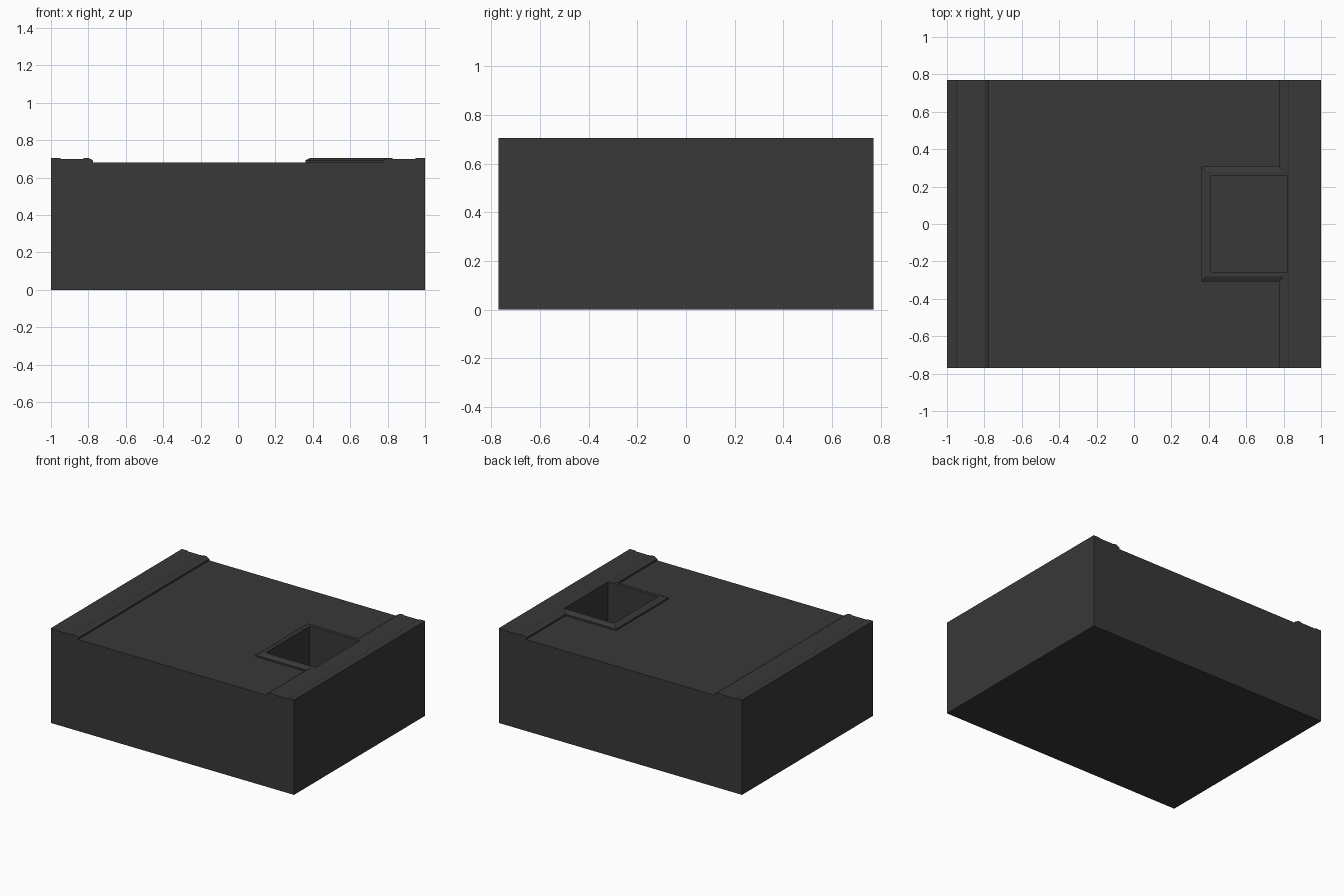
import bpy, bmesh

if "Cube" in bpy.data.objects:
    bpy.data.objects.remove(bpy.data.objects["Cube"])

mat = bpy.data.materials.new("dark_grey")
mat.diffuse_color = (0.04, 0.04, 0.04, 1)
mat.use_nodes = True
mat.node_tree.nodes["Principled BSDF"].inputs["Base Color"].default_value = mat.diffuse_color


def loft(name, sections, closed_caps=True):
    """Skin matching closed sections into a solid."""
    bm = bmesh.new()
    rings = [[bm.verts.new(p) for p in s] for s in sections]
    n = len(rings[0])
    for a, b in zip(rings, rings[1:]):
        for i in range(n):
            j = (i + 1) % n
            bm.faces.new((a[i], a[j], b[j], b[i]))
    bm.faces.new(rings[0])
    bm.faces.new(rings[-1])
    bmesh.ops.recalc_face_normals(bm, faces=bm.faces)
    me = bpy.data.meshes.new(name)
    bm.to_mesh(me)
    bm.free()
    ob = bpy.data.objects.new(name, me)
    bpy.context.collection.objects.link(ob)
    me.materials.append(mat)
    return ob


# Block with the mirrored curb profile along both long edges
W, D, FLOOR = 1.0, 0.77, 0.68
curb = [(1.0, 0.705), (0.955, 0.705), (0.945, 0.70), (0.83, 0.70), (0.82, 0.705),
        (0.80, 0.705), (0.775, 0.692), (0.775, FLOOR)]
half = [(W, 0)] + curb
outline = half + [(-x, z) for x, z in reversed(half)]
block = loft("block", [[(x, y, z) for x, z in outline] for y in (-D, D)])

# Square shaft sunk into the top beside the right curb
x0, x1, hy, bottom = 0.41, 0.82, 0.257, 0.02
rect = [(x0, -hy), (x1, -hy), (x1, hy), (x0, hy)]
cutter = loft("shaft_cutter", [[(x, y, z) for x, y in rect] for z in (bottom, 1.0)])
cutter.hide_render = True
cutter.hide_set(True)
cut = block.modifiers.new("shaft", "BOOLEAN")
cut.object = cutter
cut.operation = "DIFFERENCE"
cut.solver = "EXACT"

# Chamfered rim swept around three sides of the shaft: (inset, height)
rim = [(0, 0.67), (0, 0.692), (0.025, 0.705), (0.05, 0.705), (0.05, 0.67)]
stations = [
    lambda d: (0.81, -0.307 + d),
    lambda d: (0.36 + d, -0.307 + d),
    lambda d: (0.36 + d, 0.307 - d),
    lambda d: (0.81, 0.307 - d),
]
loft("shaft_rim", [[(*s(d), z) for d, z in rim] for s in stations])
